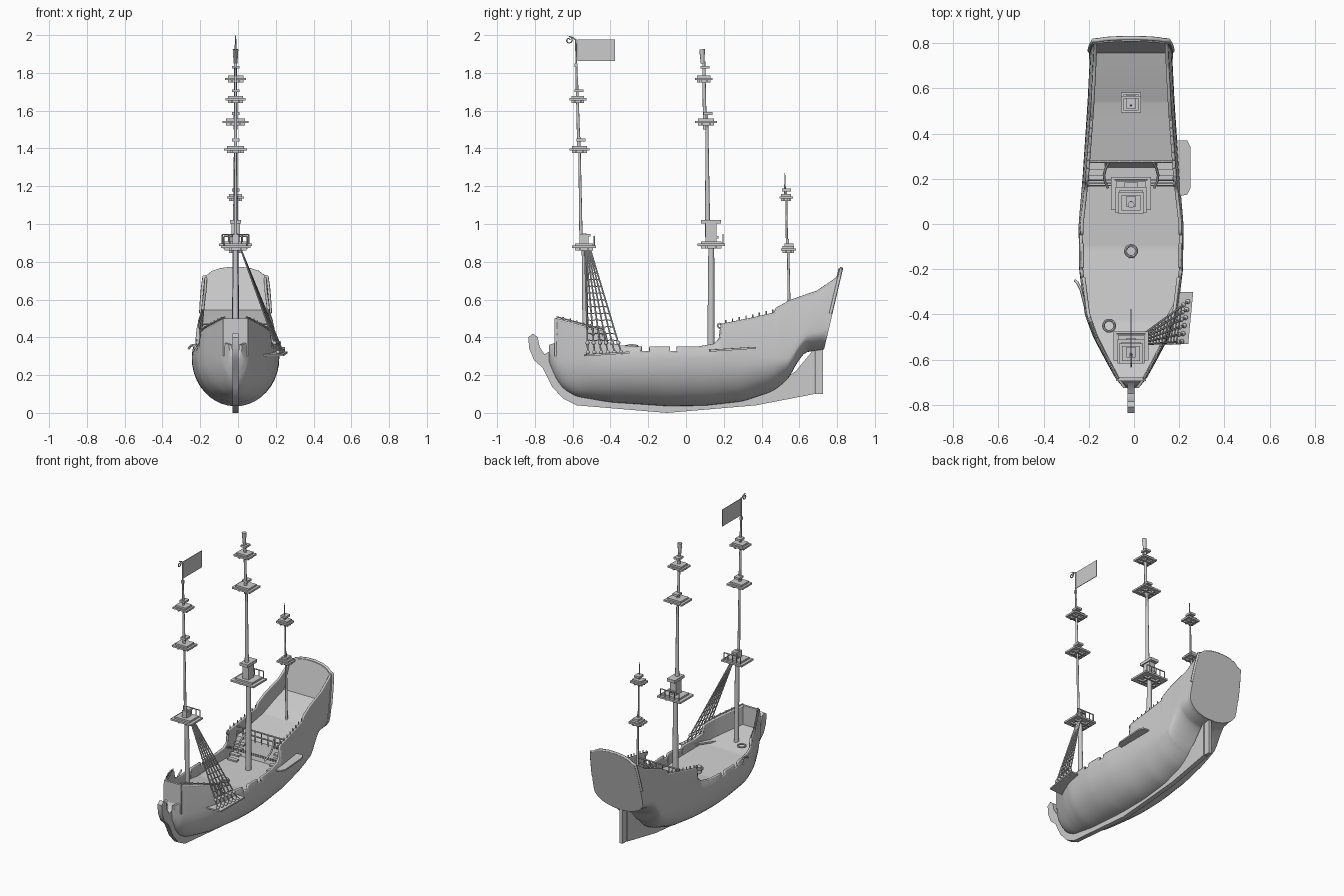
import bpy, bmesh, math
from mathutils import Vector

if "Cube" in bpy.data.objects:
    bpy.data.objects.remove(bpy.data.objects["Cube"])

CX = -0.013  # ship centreline
# Hull tables: (station, value)
KEEL = [(-.725, .27), (-.69, .18), (-.65, .125), (-.58, .085), (-.4, .055), (-.1, .035), (.1, .037),
        (.3, .06), (.45, .11), (.57, .19), (.62, .27), (.66, .32), (.77, .335)]
BEAM = [(-.725, .03), (-.69, .065), (-.6, .115), (-.5, .168), (-.4, .205), (-.2, .23), (0, .232),
        (.2, .215), (.5, .195), (.77, .182)]
SHEER = [(-.725, .36), (-.695, .37), (-.69, .495), (-.43, .425), (-.42, .37), (-.35, .35), (-.24, .345),
         (-.239, .32), (-.19, .32), (-.189, .345), (-.09, .345), (-.089, .32), (-.045, .32), (-.044, .345),
         (.07, .345), (.15, .36), (.18, .39), (.19, .465), (.34, .495), (.47, .525), (.48, .55),
         (.55, .59), (.68, .64), (.74, .69), (.77, .72)]
DECK = [(-.725, .3), (-.69, .37), (-.43, .30), (-.1, .265), (.25, .285), (.28, .40), (.54, .46), (.77, .55)]
TUMBLE = [(-.725, .05), (0, .03), (.2, .06), (.5, .08), (.77, .1)]


def lin(tab, u):
    for (a, p), (b, q) in zip(tab, tab[1:]):
        if u <= b:
            return p + (q - p) * max(0, (u - a) / (b - a))
    return tab[-1][1]


def smooth(tab, u):
    return sum(lin(tab, u + d * .012) for d in (-1, 0, 1)) / 3


def half(u, z):
    """Outer half width of the hull at station u, height z"""
    w, zb = smooth(BEAM, u), smooth(KEEL, u)
    zc = max(.29, zb + .1)
    if z < zc:
        return w * math.sqrt(max(0, 1 - ((zc - z) / (zc - zb)) ** 2))
    return w * (1 - lin(TUMBLE, u) * min(1.3, (z - zc) / max(.05, lin(SHEER, u) - zc)) ** 2)


def lean(u, z):
    return u + max(0, u - .5) / .27 * .235 * (z - .545)


def finish(ob, angle=35):
    bpy.ops.object.select_all(action='DESELECT')
    ob.select_set(True)
    bpy.context.view_layer.objects.active = ob
    bpy.ops.object.shade_smooth_by_angle(angle=math.radians(angle))
    return ob


def make(name, bm, angle=35):
    bmesh.ops.recalc_face_normals(bm, faces=bm.faces)
    me = bpy.data.meshes.new(name)
    bm.to_mesh(me)
    bm.free()
    ob = bpy.data.objects.new(name, me)
    bpy.context.collection.objects.link(ob)
    return finish(ob, angle)


def box(name, c, s):
    bm = bmesh.new()
    bmesh.ops.create_cube(bm, size=1)
    for v in bm.verts:
        v.co = Vector((v.co.x * s[0] + c[0], v.co.y * s[1] + c[1], v.co.z * s[2] + c[2]))
    return make(name, bm)


def spar(name, a, b, r1, r2, n=12):
    a, b = Vector(a), Vector(b)
    bpy.ops.mesh.primitive_cone_add(vertices=n, radius1=r1, radius2=r2, depth=(b - a).length, location=(a + b) / 2)
    ob = bpy.context.object
    ob.rotation_euler = (b - a).to_track_quat('Z', 'Y').to_euler()
    ob.name = name
    return finish(ob)


def tube(name, paths, r, res=1):
    cu = bpy.data.curves.new(name, 'CURVE')
    cu.dimensions, cu.bevel_depth, cu.bevel_resolution, cu.use_fill_caps = '3D', r, res, True
    for pts in paths:
        sp = cu.splines.new('POLY')
        sp.points.add(len(pts) - 1)
        for p, c in zip(sp.points, pts):
            p.co = (*c, 1)
    ob = bpy.data.objects.new(name, cu)
    bpy.context.collection.objects.link(ob)


def plate(name, pts, d):
    """Solid from a closed outline, extruded by vector d"""
    bm = bmesh.new()
    f = bm.faces.new([bm.verts.new(p) for p in pts])
    g = bmesh.ops.extrude_face_region(bm, geom=[f])
    bmesh.ops.translate(bm, vec=d, verts=[v for v in g['geom'] if isinstance(v, bmesh.types.BMVert)])
    return make(name, bm)


# Hull with bulwarks and deck: lofted closed sections
bm, rings = bmesh.new(), []
stations = sorted({round(-.725 + 1.495 * i / 64, 4) for i in range(65)} | {s[0] for s in SHEER + DECK})
for u in stations:
    zb, zt, zd = smooth(KEEL, u), lin(SHEER, u), lin(DECK, u)
    zc = max(.29, zb + .1)
    zs = [zc - (zc - zb) * math.cos(math.pi / 2 * i / 10) for i in range(11)]
    zs += [zc + (zt - zc) * i / 5 for i in range(1, 6)]
    side = [(half(u, z), z) for z in zs]
    side += [(max(.006, half(u, zt) - .014), zt), (max(.006, half(u, zd) - .014), zd)]
    sec = side + [(0, zd)] + [(-x, z) for x, z in reversed(side[1:])]
    rings.append([bm.verts.new((CX + x, lean(u, z), z)) for x, z in sec])
for a, b in zip(rings, rings[1:]):
    for i in range(len(a)):
        j = (i + 1) % len(a)
        bm.faces.new((a[i], a[j], b[j], b[i]))
bm.faces.new(rings[0])
bm.faces.new(rings[-1])
make("hull", bm, 40)

# Transom with arched top, bow bulkhead
zs = [.336 + (.72 - .336) * (1 - math.cos(math.pi / 2 * i / 12)) for i in range(13)]
right = [(half(.77, z) + .004, z) for z in zs] + [(.145, .725), (.12, .745), (.08, .758), (.03, .765)]
outline = right + [(-x, z) for x, z in reversed(right)]
plate("transom", [(CX + x, lean(.77, z) - .014, z) for x, z in outline], (0, .024, 0))
tube("transom_trim", [[(CX + x, lean(.77, z), z) for x, z in outline[8:-8]]], .009)
plate("bow_bulkhead", [(CX + x, -.695, z) for x, z in [(-.067, .3), (.067, .3), (.066, .5), (-.066, .5)]], (0, .015, 0))

# Keel, stem and rudder
prof = [(-.835, .40), (-.83, .34), (-.805, .28), (-.76, .24), (-.71, .14), (-.65, .075), (-.58, .04), (-.1, 0), (.37, .04),
        (.68, .10), (.68, .34), (.58, .22), (.45, .13), (.2, .06), (-.4, .075), (-.6, .12), (-.68, .22), (-.69, .36),
        (-.715, .33), (-.75, .31), (-.775, .35), (-.785, .40), (-.81, .42)]
plate("keel_and_stem", [(CX - .016, y, z) for y, z in prof], (.032, 0, 0))
plate("rudder", [(CX - .011, y, z) for y, z in [(.683, .1), (.725, .1), (.725, .345), (.683, .34)]], (.022, 0, 0))

# Rails and posts along both sides
for s, side in ((1, "right"), (-1, "left")):
    def edge(u, dz=0, inset=.007):
        z = lin(SHEER, u)
        return (CX + s * (half(u, z) - inset), lean(u, z), z + dz)
    tube(side + "_gunwale", [[edge(u) for u in stations if u > -.692]], .008)
    fore = [-.685 + .25 * i / 7 for i in range(8)]
    aft = [.21 + .25 * i / 7 for i in range(8)]
    tube(side + "_forecastle_rail", [[edge(u, .015) for u in fore]], .004)
    tube(side + "_rail_pins", [[edge(u, -.01), edge(u, .024)] for u in fore[1:] + aft], .004)
    # Scrolls where the bulwark steps up
    for u, z in ((.185, .465), (-.427, .41)):
        tube(side + "_scroll", [[(CX + s * (half(u, z) - .006), u - .004 + (.004 + .0016 * k) * math.cos(k * .6),
                                  z + (.004 + .0016 * k) * math.sin(k * .6)) for k in range(10)]], .005)

# Quarterdeck balustrade, stair rails and pin lines
R = [-.19, -.14, -.1, -.05, 0, .05, .1, .14, .19]
tube("quarterdeck_rail", [[(CX + x, .275, z) for x in R] for z in (.47, .435)], .005)
tube("quarterdeck_balusters", [[(CX + x, .275, .39), (CX + x, .275, .47)] for x in R], .004)
for s in (1, -1):
    tube("stair_rail", [[(CX + s * (.1 + .02 * math.sin(t * 3)), .27 - .11 * t, .46 - .11 * t) for t in (0, .25, .5, .75, 1)]], .006)
    for k in range(4):
        box("stair_step", (CX + s * .15, .255 - .025 * k, .365 - .027 * k), (.07, .03, .012))
tube("pin_lines", [[(CX - .2, .17 + .012 * k, .36), (CX + .2, .17 + .012 * k, .36)] for k in range(3)], .002)
bpy.ops.mesh.primitive_cylinder_add(vertices=20, radius=.02, depth=.05, location=(CX, -.12, .285))
finish(bpy.context.object).name = "capstan"
bpy.ops.mesh.primitive_torus_add(major_radius=.025, minor_radius=.006, major_segments=20, minor_segments=8, location=(CX, -.12, .295))
bpy.context.object.name = "capstan_ring"
bpy.ops.mesh.primitive_torus_add(major_radius=.025, minor_radius=.006, major_segments=16, minor_segments=8, location=(-.11, -.45, .35))
bpy.context.object.name = "rope_coil"


# Mast platform with trestles, cap and optional railing
def platform(y, z, hx, hy, cap=.05, rail=False):
    box("platform", (CX, y, z), (2 * hx, 2 * hy, .012))
    box("platform_rim", (CX, y, z + .012), (1.5 * hx, 1.5 * hy, .012))
    for s in (1, -1):
        box("trestle", (CX + s * hx * .35, y, z - .012), (.01, 1.5 * hy, .014))
        box("crosstree", (CX, y + s * hy * .35, z - .012), (1.5 * hx, .01, .014))
    box("mast_cap", (CX, y - .008 + hy * .3, z + cap), (.04, .048, .014))
    if rail:
        X = [CX + hx * t for t in (-.8, -.4, 0, .4, .8)]
        tube("platform_rail", [[(x, y + hy * .85, z + .055) for x in X]]
             + [[(x, y + hy * .85, z), (x, y + hy * .85, z + .055)] for x in X], .0035)


def mast(name, *parts):
    for y0, z0, y1, z1, r0, r1 in parts:
        spar(name, (CX, y0, z0), (CX, y1, z1), r0, r1)


mast("foremast", (-.53, .3, -.54, .95, .017, .013), (-.555, .87, -.565, 1.46, .009, .006),
     (-.567, 1.38, -.578, 1.78, .009, .006), (-.578, 1.7, -.583, 1.98, .006, .004))
box("foremast_doubling", (CX, -.54, .915), (.034, .05, .06))
platform(-.54, .88, .078, .064, .06, True)
platform(-.563, 1.395, .06, .053)
platform(-.573, 1.66, .053, .045, .045)
box("pole_collar", (CX, -.583, 1.84), (.015, .015, .02))
mast("mainmast", (.132, .26, .134, .95, .02, .015), (.115, .93, .11, 1.59, .014, .007),
     (.1, 1.5, .094, 1.86, .01, .008), (.088, 1.85, .085, 1.925, .01, .015))
box("mainmast_doubling", (CX, .132, .955), (.045, .06, .12))
box("mainmast_cap", (CX, .132, 1.012), (.06, .105, .02))
platform(.134, .89, .088, .073, .04, True)
platform(.106, 1.54, .068, .058, .045)
platform(.094, 1.768, .055, .047, .062)
mast("mizzenmast", (.548, .44, .54, .92, .008, .006), (.535, .85, .53, 1.18, .006, .005), (.525, 1.13, .523, 1.27, .006, .002))
platform(.542, .865, .045, .04, .025)
platform(.53, 1.14, .045, .036, .04)

# Flag and curled finial
box("flag", (CX, -.475, 1.92), (.004, .2, .115))
spiral = [(CX, -.62 + (.006 + .0013 * k) * math.cos(k * .7), 1.973 + (.006 + .0013 * k) * math.sin(k * .7)) for k in range(15)]
tube("finial_curl", [spiral[:-4] + [(CX, -.625, 1.996), (CX, -.605, 1.99), (CX, -.583, 1.975)]], .0035)

# Channel boards on the right side
plate("main_channel", [(.19, .12, .325), (.235, .13, .325), (.25, .16, .326), (.25, .34, .338), (.235, .37, .34), (.19, .37, .34)], (0, 0, .01))
plate("fore_channel", [(.07, -.54, .3), (.24, -.53, .3), (.262, -.3, .315), (.205, -.3, .315)], (0, 0, .01))

# Shrouds, ratlines and deadeyes
N = 6
feet = [Vector((.215 + .028 * i / (N - 1), -.52 + .18 * i / (N - 1), .31)) for i in range(N)]
heads = [Vector((CX + .03, -.535 + .006 * i, .86)) for i in range(N)]
tube("shrouds", [[f, h] for f, h in zip(feet, heads)], .0045)
tube("ratlines", [[f.lerp(h, t) - Vector((0, 0, .006 * (i % 2))) for i, (f, h) in enumerate(zip(feet, heads))]
                  for t in [.14 + .065 * k for k in range(12)]], .003)
for f, h in zip(feet, heads):
    for t in (.02, .11):
        bpy.ops.mesh.primitive_uv_sphere_add(segments=10, ring_count=6, radius=.011, location=f.lerp(h, t))
        finish(bpy.context.object, 60).name = "deadeye"

# Anchor hook on the left side
tube("left_hook", [[(-.215, -.37, .33), (-.225, -.33, .35), (-.235, -.29, .36), (-.25, -.26, .355), (-.262, -.25, .34)]], .006)
